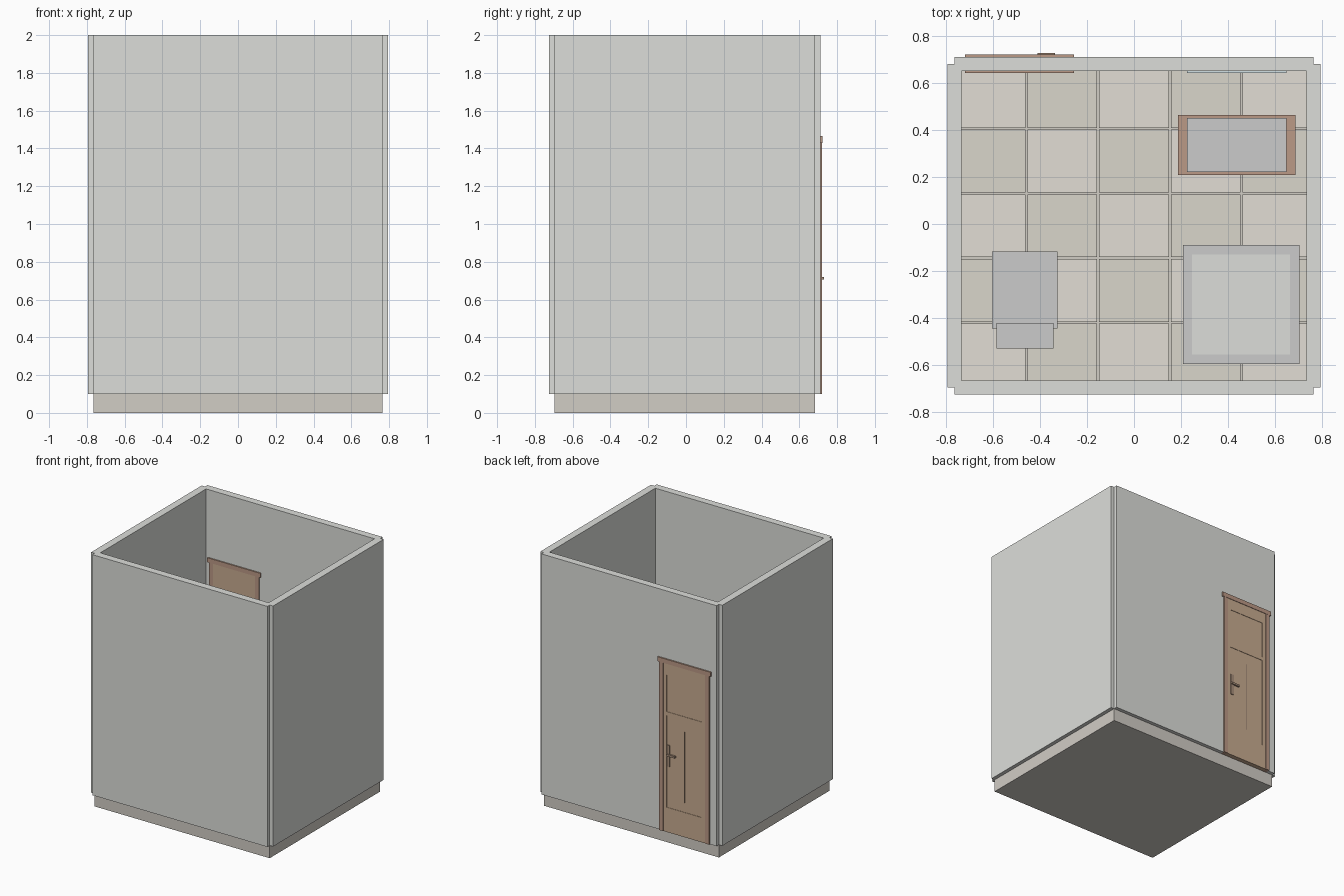
import bpy

if "Cube" in bpy.data.objects:
    bpy.data.objects.remove(bpy.data.objects["Cube"])

def material(name, r, g, b):
    m = bpy.data.materials.new(name)
    m.diffuse_color = (r, g, b, 1)
    m.use_nodes = True
    m.node_tree.nodes["Principled BSDF"].inputs["Base Color"].default_value = m.diffuse_color
    return m

WALL = material("wall_paint", 0.72, 0.73, 0.70)
BASE = material("base_stone", 0.64, 0.61, 0.56)
TILE_A = material("tile_light", 0.76, 0.73, 0.66)
TILE_B = material("tile_dark", 0.70, 0.67, 0.60)
DOOR = material("door_wood", 0.58, 0.41, 0.28)
FRAME = material("frame_wood", 0.50, 0.32, 0.24)
METAL = material("handle_metal", 0.40, 0.28, 0.20)
GLASS = material("mirror_glass", 0.65, 0.75, 0.78)

def box(name, x, y, z, mat=None):
    """Box from (min, max) pairs on each axis."""
    bpy.ops.mesh.primitive_cube_add(size=1, location=[(a + b) / 2 for a, b in (x, y, z)])
    o = bpy.context.object
    o.name = name
    o.scale = [b - a for a, b in (x, y, z)]
    bpy.ops.object.transform_apply(location=False, rotation=False, scale=True)
    if mat:
        o.data.materials.append(mat)
    return o

# Floor slab
box("floor_base", (-0.765, 0.765), (-0.697, 0.682), (0, 0.10), BASE)

# Checkered floor tiles with narrow joints
TX, TY, GAP = 1.53 / 5, 1.379 / 5, 0.004
for i in range(5):
    for j in range(5):
        x, y = -0.765 + i * TX, -0.697 + j * TY
        box(f"floor_tile_{i}_{j}", (x + GAP, x + TX - GAP), (y + GAP, y + TY - GAP),
            (0.095, 0.108), TILE_B if (i + j) % 2 else TILE_A)

# Four walls, notched at the outer corners
H = (0.10, 2.0)
box("back_wall", (-0.765, 0.765), (0.653, 0.711), H, WALL)
box("front_wall", (-0.765, 0.765), (-0.726, -0.668), H, WALL)
for side, x in (("left", (-0.795, -0.736)), ("right", (0.736, 0.795))):
    box(side + "_wall", x, (-0.697, 0.682), H, WALL)

# Door leaf: solid core with raised rails and stiles on both faces
L, R = -0.672, -0.304
box("door_leaf", (L, R), (0.649, 0.715), (0.10, 1.43), DOOR)
def both_faces(name, x, z, inner, outer, mat):
    box(name + "_outside", x, (0.70, outer), z, mat)
    box(name + "_inside", x, (inner, 0.66), z, mat)
for n, z in enumerate(((0.10, 0.295), (1.02, 1.05), (1.34, 1.43))):
    both_faces(f"door_rail_{n}", (L, R), z, 0.647, 0.718, DOOR)
for n, x in enumerate(((L, L + 0.03), (R - 0.03, R))):
    both_faces(f"door_stile_{n}", x, (0.10, 1.43), 0.647, 0.718, DOOR)
both_faces("door_centre_bead", (-0.491, -0.485), (0.37, 0.93), 0.648, 0.717, METAL)

# Door frame
for n, x in (("left", (-0.706, L)), ("right", (R, -0.270))):
    box("door_jamb_" + n, x, (0.645, 0.721), (0.10, 1.435), FRAME)
box("door_frame_cap", (-0.72, -0.255), (0.643, 0.722), (1.43, 1.465), FRAME)

# Door handles
box("handle_plate", (-0.362, -0.337), (0.646, 0.721), (0.62, 0.79), METAL)
box("handle_lever", (-0.412, -0.336), (0.715, 0.730), (0.705, 0.72), METAL)

# Toilet
box("toilet_bowl", (-0.606, -0.326), (-0.445, -0.117), (0.10, 0.37))
box("toilet_tank", (-0.587, -0.344), (-0.530, -0.422), (0.10, 0.58))

# Shower tray with inner floor
box("shower_tray", (0.208, 0.706), (-0.598, -0.089), (0.10, 0.18))
box("shower_floor", (0.248, 0.666), (-0.557, -0.129), (0.15, 0.182), WALL)

# Washstand with basin and mirror
box("vanity_cabinet", (0.188, 0.688), (0.208, 0.465), (0.10, 0.60), FRAME)
box("wash_basin", (0.225, 0.650), (0.222, 0.453), (0.58, 0.65))
box("wall_mirror", (0.225, 0.650), (0.643, 0.655), (0.90, 1.40), GLASS)
